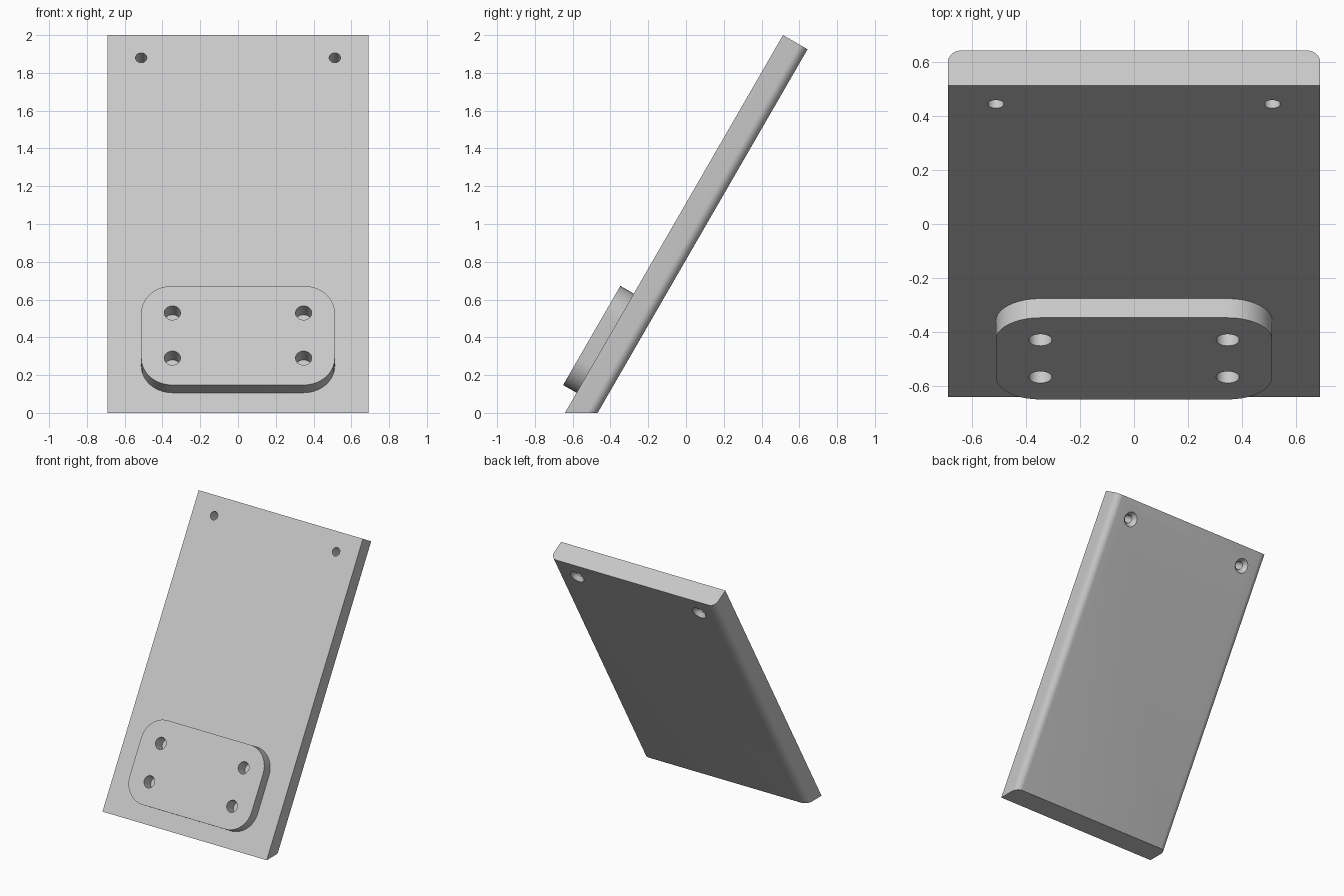
import bpy
import bmesh
from math import sin, cos, tan, pi, radians
from mathutils import Matrix

if "Cube" in bpy.data.objects:
    bpy.data.objects.remove(bpy.data.objects["Cube"], do_unlink=True)

TILT = radians(30)
HALF_W, THICK, LENGTH = 0.69, 0.15, 2 / cos(TILT)
PAD_T, PAD_W, PAD_H, PAD_R, PAD_Z = 0.082, 0.5125, 0.303, 0.165, 0.426
# Local frame: x across, y into the board from its front face, z up the slope
LEAN = Matrix.Translation((0, -0.641, 0)) @ Matrix.Rotation(-TILT, 4, "X")

grey = bpy.data.materials.new("light grey")
grey.use_nodes = True
grey.diffuse_color = (0.58, 0.58, 0.58, 1)
grey.node_tree.nodes["Principled BSDF"].inputs["Base Color"].default_value = grey.diffuse_color


def arc(cx, cy, r, start, steps=10):
    """Points of a quarter circle, anticlockwise."""
    return [(cx + r * cos(start + pi / 2 * i / steps),
             cy + r * sin(start + pi / 2 * i / steps)) for i in range(steps + 1)]


def loft(name, rings):
    """Closed solid through matching rings of points."""
    bm = bmesh.new()
    loops = [[bm.verts.new(p) for p in ring] for ring in rings]
    n = len(loops[0])
    for a, b in zip(loops, loops[1:]):
        for i in range(n):
            bm.faces.new((a[i], a[(i + 1) % n], b[(i + 1) % n], b[i]))
    bm.faces.new(loops[0])
    bm.faces.new(loops[-1])
    bmesh.ops.recalc_face_normals(bm, faces=bm.faces)
    mesh = bpy.data.meshes.new(name)
    bm.to_mesh(mesh)
    bm.free()
    mesh.materials.append(grey)
    obj = bpy.data.objects.new(name, mesh)
    bpy.context.collection.objects.link(obj)
    obj.matrix_world = LEAN
    return obj


def drill(name, x, z, stations, sides=32):
    """Round cutter along y, given (y, radius) stations."""
    turn = [2 * pi * i / sides for i in range(sides)]
    cutter = loft(name, [[(x + r * cos(a), y, z + r * sin(a)) for a in turn]
                         for y, r in stations])
    cutter.hide_render = True
    return cutter


def cut(obj, cutters):
    bpy.context.view_layer.objects.active = obj
    for c in cutters:
        mod = obj.modifiers.new("hole", "BOOLEAN")
        mod.operation, mod.solver, mod.object = "DIFFERENCE", "EXACT", c
        bpy.ops.object.modifier_apply(modifier=mod.name)


# Leaning board: rounded long back edges, foot cut level with the floor
R = 0.05
outline = [(-HALF_W, 0), (HALF_W, 0)]
outline += arc(HALF_W - R, THICK - R, R, 0) + arc(R - HALF_W, THICK - R, R, pi / 2)
board = loft("leaning_board", [[(x, y, y * tan(TILT)) for x, y in outline],
                               [(x, y, LENGTH) for x, y in outline]])

# Raised pad with rounded corners
corner = []
for k, (sx, sz) in enumerate([(1, 1), (-1, 1), (-1, -1), (1, -1)]):
    corner += arc(sx * (PAD_W - PAD_R), PAD_Z + sz * (PAD_H - PAD_R), PAD_R, k * pi / 2)
pad = loft("mounting_pad", [[(x, y, z) for x, z in corner] for y in (-PAD_T, 0)])

# Four blind holes in the pad, two countersunk through holes near the top
pad_drills = [drill("pad_drill", sx * (PAD_W - PAD_R), PAD_Z + sz * (PAD_H - PAD_R),
                    [(-0.2, 0.043), (0.012, 0.043)])
              for sx in (-1, 1) for sz in (-1, 1)]
top_drills = [drill("top_drill", sx * PAD_W, 2.171,
                    [(-0.1, 0.03), (THICK - 0.03, 0.03), (THICK, 0.054), (THICK + 0.05, 0.094)])
              for sx in (-1, 1)]
bpy.context.view_layer.update()
cut(board, pad_drills + top_drills)
cut(pad, pad_drills)
for c in pad_drills + top_drills:
    bpy.data.objects.remove(c, do_unlink=True)

# Smooth the curved walls, keep edges sharp
bpy.ops.object.select_all(action="DESELECT")
for obj in (board, pad):
    obj.select_set(True)
bpy.context.view_layer.objects.active = board
bpy.ops.object.shade_smooth_by_angle(angle=radians(30))
